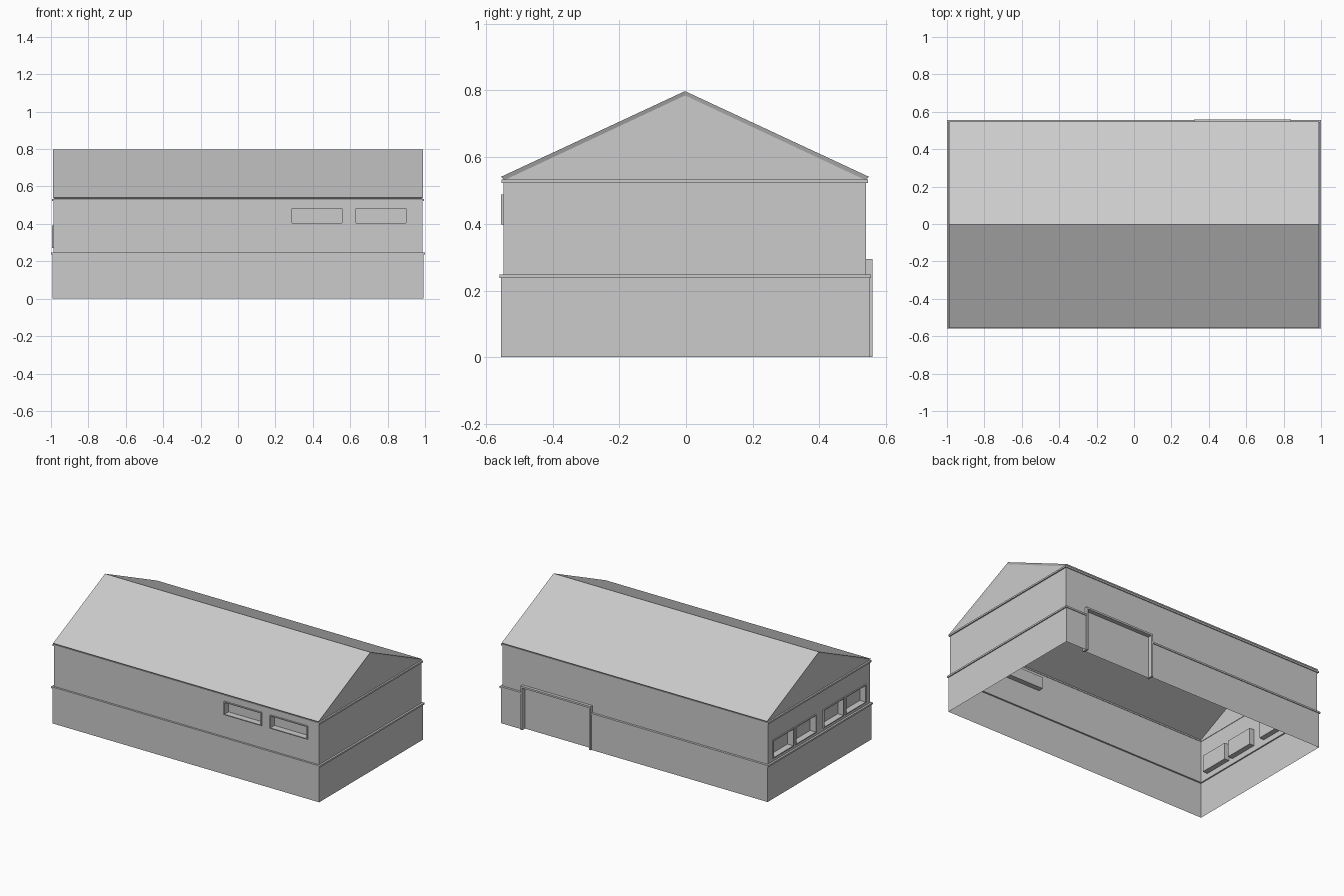
import bpy, bmesh

cube = bpy.data.objects.get("Cube")
if cube:
    bpy.data.objects.remove(cube)

grey = bpy.data.materials.new("light_grey")
grey.use_nodes = True
grey.diffuse_color = (0.6, 0.6, 0.6, 1)
grey.node_tree.nodes["Principled BSDF"].inputs["Base Color"].default_value = (0.6, 0.6, 0.6, 1)


def finish(bm, name):
    mesh = bpy.data.meshes.new(name)
    bm.to_mesh(mesh)
    bm.free()
    mesh.materials.append(grey)
    obj = bpy.data.objects.new(name, mesh)
    bpy.context.collection.objects.link(obj)
    return obj


def add_box(bm, lo, hi):
    lo, hi = [min(p) for p in zip(lo, hi)], [max(p) for p in zip(lo, hi)]
    for v in bmesh.ops.create_cube(bm, size=1)["verts"]:
        v.co = [a + (b - a) * (c + 0.5) for a, b, c in zip(lo, hi, v.co)]


def boxes(name, pairs):
    bm = bmesh.new()
    for lo, hi in pairs:
        add_box(bm, lo, hi)
    return finish(bm, name)


def side_point(axis, pos, out):
    """Map (along wall, distance outward, height) to a world position."""
    if axis == "x":
        return lambda u, d, z: (pos + d * out, u, z)
    return lambda u, d, z: (u, pos + d * out, z)


def wall(name, axis, pos, out, u, z, openings=(), depth=0):
    """Sheet wall with openings; a depth gives each opening a recessed pane."""
    p = side_point(axis, pos, out)
    bm = bmesh.new()

    def quad(*corners):
        bm.faces.new([bm.verts.new(p(*c)) for c in corners])

    us = sorted({*u, *[e for o in openings for e in o[:2]]})
    zs = sorted({*z, *[e for o in openings for e in o[2:]]})
    for a, b in zip(us, us[1:]):
        for c, d in zip(zs, zs[1:]):
            hole = any(o[0] <= a and b <= o[1] and o[2] <= c and d <= o[3] for o in openings)
            k = -depth if hole else 0
            if not hole or depth:
                quad((a, k, c), (b, k, c), (b, k, d), (a, k, d))
    if depth:
        for a, b, c, d in openings:
            rim = [(a, c), (b, c), (b, d), (a, d)]
            for (e, f), (g, h) in zip(rim, rim[1:] + rim[:1]):
                quad((e, 0, f), (g, 0, h), (g, -depth, h), (e, -depth, f))
    bmesh.ops.remove_doubles(bm, verts=bm.verts, dist=1e-5)
    bmesh.ops.recalc_face_normals(bm, faces=bm.faces)
    bm.faces.ensure_lookup_table()
    if bm.faces[0].normal["xyz".index(axis)] * out < 0:
        bmesh.ops.reverse_faces(bm, faces=bm.faces)
    return finish(bm, name)


def window_frame(name, axis, pos, out, opening, rim=0.006, proud=0.008):
    p = side_point(axis, pos, out)
    a, b, c, d = opening
    bars = [(a - rim, a, c - rim, d + rim), (b, b + rim, c - rim, d + rim),
            (a, b, c - rim, c), (a, b, d, d + rim)]
    boxes(name, [(p(e, 0, g), p(f, proud, h)) for e, f, g, h in bars])


# Openings: start, end, bottom, top
front_windows = [(0.288, 0.557, 0.404, 0.482), (0.63, 0.899, 0.404, 0.482)]
side_windows = [(s, s + 0.205, 0.276, 0.386) for s in (-0.49, -0.255, 0.04, 0.28)]
door = (0.332, 0.828, 0, 0.283)

# Lower and upper storey walls
MID, TOP = 0.243, 0.528
LOW = (-0.993, 0.993, -0.555, 0.55)
UP = (-0.987, 0.987, -0.547, 0.54)
for label, (x0, x1, y0, y1), z in (("lower", LOW, (0, MID)), ("upper", UP, (MID, TOP))):
    high = label == "upper"
    wall(label + "_front_wall", "y", y0, -1, (x0, x1), z, front_windows if high else (), 0.035 * high)
    wall(label + "_left_wall", "x", x1, 1, (y0, y1), z)
    wall(label + "_right_wall", "x", x0, -1, (y0, y1), z, side_windows if high else (), 0.035 * high)
    wall(label + "_back_wall", "y", y1, 1, (x0, x1), z, [(door[0], door[1], z[0], min(z[1], door[3]))])

for i, o in enumerate(front_windows):
    window_frame(f"front_window_frame_{i + 1}", "y", UP[2], -1, o)
for i, o in enumerate(side_windows):
    window_frame(f"side_window_frame_{i + 1}", "x", UP[0], -1, o)


# Horizontal trim bands
def band(name, x, y0, y1, z0, z1, gap=None):
    ix, iy0, iy1 = UP[1] - 0.003, UP[2] + 0.003, UP[3] - 0.003
    parts = [((-x, y0, z0), (x, iy0, z1)),
             ((-x, iy0, z0), (-ix, iy1, z1)), ((ix, iy0, z0), (x, iy1, z1))]
    runs = [(-x, gap[0]), (gap[1], x)] if gap else [(-x, x)]
    parts += [((a, iy1, z0), (b, y1, z1)) for a, b in runs]
    boxes(name, parts)


band("middle_band", 1.0, -0.56, 0.555, 0.237, 0.248, door)
band("eave_band", 0.995, -0.553, 0.546, 0.522, 0.533)

# Back door: recessed panel with jambs and lintel
boxes("door_frame", [((0.32, 0.52, 0), (door[0], 0.56, 0.295)),
                     ((door[1], 0.52, 0), (0.84, 0.56, 0.295)),
                     ((door[0], 0.52, door[3]), (door[1], 0.56, 0.295))])
wall("door_panel", "y", 0.53, 1, door[:2], door[2:])

# Pitched roof slab with slanted rake edges
outer = [(-0.555, 0.541), (-0.003, 0.798), (0.549, 0.541)]
inner = [(-0.545, 0.531), (-0.003, 0.785), (0.539, 0.531)]
bm = bmesh.new()
rings = []
for s in (-1, 1):
    rings.append([bm.verts.new((s * 0.988, y, z)) for y, z in outer]
                 + [bm.verts.new((s * 0.982, y, z)) for y, z in reversed(inner)])
a, b = rings
for i in range(6):
    j = (i + 1) % 6
    bm.faces.new((a[i], a[j], b[j], b[i]))
for r in rings:
    bm.faces.new((r[0], r[1], r[4], r[5]))
    bm.faces.new((r[1], r[2], r[3], r[4]))
bmesh.ops.recalc_face_normals(bm, faces=bm.faces)
finish(bm, "roof")

# Gable ends
for label, s in (("left", 1), ("right", -1)):
    bm = bmesh.new()
    ends = inner if s > 0 else inner[::-1]
    bm.faces.new([bm.verts.new((s * 0.982, y, z)) for y, z in reversed(ends)])
    finish(bm, label + "_gable")
